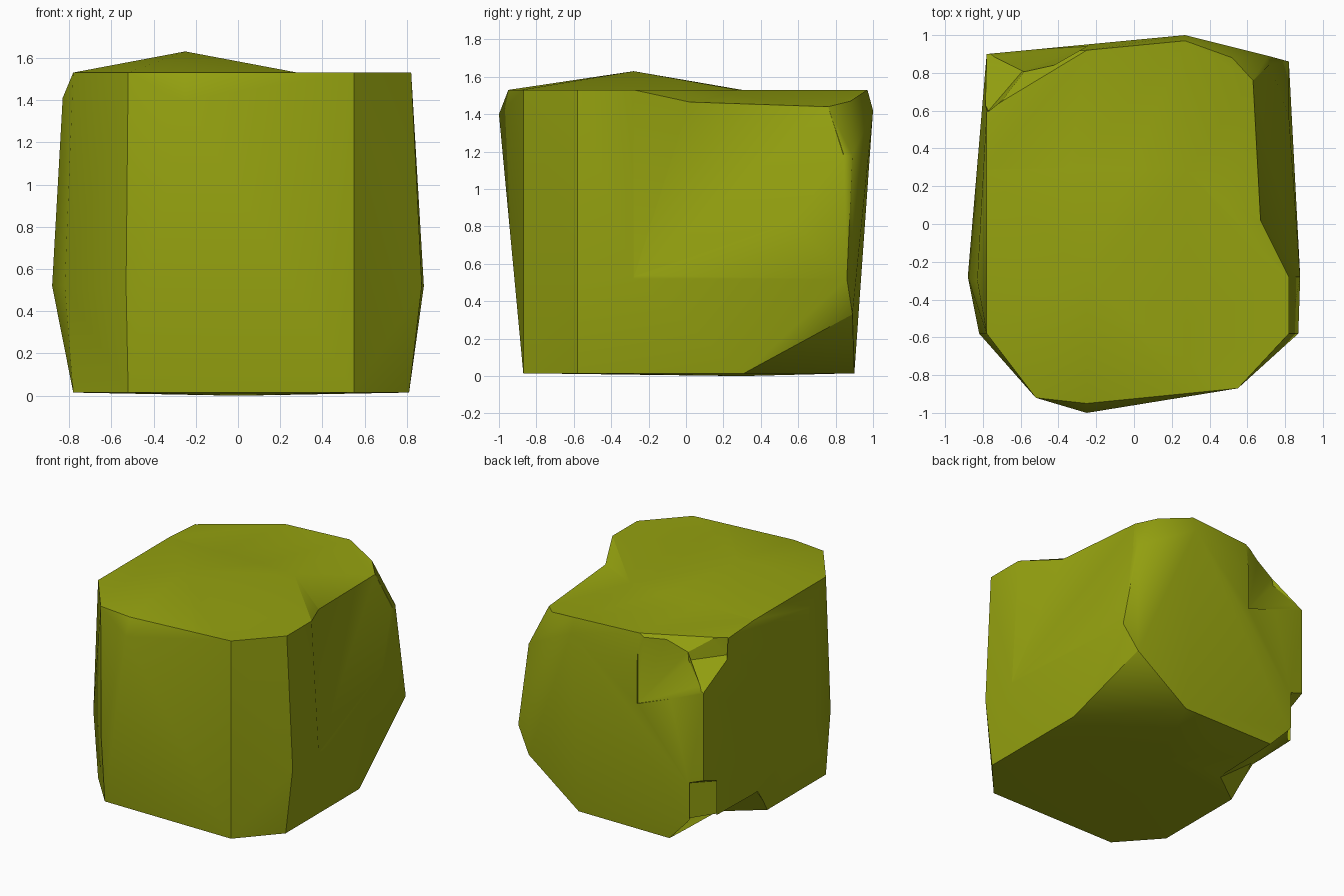
import bpy
import bmesh
import math

default_cube = bpy.data.objects.get("Cube")
if default_cube:
    bpy.data.objects.remove(default_cube, do_unlink=True)


def make_material(name, colour):
    material = bpy.data.materials.new(name)
    material.use_nodes = True
    material.diffuse_color = colour
    shader = next(n for n in material.node_tree.nodes if n.type == "BSDF_PRINCIPLED")
    shader.inputs["Base Color"].default_value = colour
    shader.inputs["Roughness"].default_value = 0.9
    return material


def make_hull(name, points):
    """Wrap a solid, faceted skin around a few corner points."""
    mesh = bpy.data.meshes.new(name)
    bm = bmesh.new()
    for point in points:
        bm.verts.new(point)
    hull = bmesh.ops.convex_hull(bm, input=bm.verts[:])
    unused = {g for g in hull["geom_interior"] if isinstance(g, bmesh.types.BMVert)}
    bmesh.ops.delete(bm, geom=list(unused), context="VERTS")
    bmesh.ops.recalc_face_normals(bm, faces=bm.faces[:])
    bm.to_mesh(mesh)
    bm.free()
    obj = bpy.data.objects.new(name, mesh)
    bpy.context.collection.objects.link(obj)
    return obj


def carve(target, name, points, operation="DIFFERENCE"):
    """Cut a chip out of the target, or join a lump to it, then discard the helper."""
    helper = make_hull(name, points)
    helper.hide_render = True
    modifier = target.modifiers.new(name, "BOOLEAN")
    modifier.operation = operation
    modifier.solver = "EXACT"
    modifier.object = helper
    bpy.context.view_layer.objects.active = target
    bpy.ops.object.modifier_apply(modifier=modifier.name)
    bpy.data.objects.remove(helper, do_unlink=True)


def at_height(z, outline):
    return [(x, y, z) for x, y in outline]


def soften(obj, angle):
    """Smooth gentle folds, and the whole underside, but keep its outline crisp."""
    bpy.ops.object.select_all(action="DESELECT")
    obj.select_set(True)
    bpy.context.view_layer.objects.active = obj
    bpy.ops.object.shade_smooth_by_angle(angle=angle)
    bm = bmesh.new()
    bm.from_mesh(obj.data)
    for edge in bm.edges:
        under = [face.normal.z < -0.6 for face in edge.link_faces]
        if any(under):
            edge.smooth = all(under)
    bm.to_mesh(obj.data)
    bm.free()


# Rough block: foot, bulging waist and worn top
foot = at_height(0.015, [(-.78, -.58), (-.52, -.87), (.55, -.87), (.81, -.58),
                         (.81, .31), (.28, .9), (-.78, .9)])
waist = at_height(0.52, [(-.88, -.28), (-.82, -.58), (-.53, -.9), (.28, -.91),
                         (.87, -.58), (.88, -.28), (.82, .86)])
rim = at_height(1.53, [(-.78, -.58), (-.52, -.92), (-.25, -.95), (.55, -.87),
                       (.82, -.58), (.82, -.28), (.27, .97), (-.25, .92),
                       (-.78, .29)])
bumps = [(-.25, -1, 1.4), (.27, 1, 1.42), (-.83, -.3, 1.41), (0, .3, 0),
         (.71, .89, .33), (.71, .89, 1.18), (.82, .31, 1.1),
         (.63, .76, 1.44), (.52, .88, 1.47), (-.78, .9, 1.2),
         (-.53, .78, 1.49), (-.78, .6, 1.51)]
rock = make_hull("rock", foot + waist + rim + bumps)

# Low mound on the top
mound = at_height(1.53, [(-.78, -.58), (-.52, -.92), (-.25, -.95), (.28, -.88),
                         (.28, .28), (-.25, .3), (-.78, .28)])
carve(rock, "mound", mound + [(-.25, -.28, 1.63), (-.25, -.28, 1.2)], "UNION")

# Sloping dip along the side of the top
dip_edge = [(.82, -.28), (.28, .28), (.27, .97), (.52, .88)]
carve(rock, "top_dip", at_height(1.8, dip_edge + [(1.2, -.28), (1.2, .9)]) + [
    (.82, -.28, 1.53), (.28, .28, 1.53), (.27, .97, 1.53), (.67, .02, 1.465),
    (.67, .6, 1.465), (.63, .76, 1.44), (.52, .88, 1.47),
    (1.2, 0, 1.42), (1.2, .8, 1.42)])

# Leaning side below the dip, running round the rear corner
chip_edge = [(.82, -.28), (.67, .02), (.63, .76)]
carve(rock, "side_chip", at_height(1.8, chip_edge + [(1.2, -.28), (1.2, 1.3)]) + [
    (.82, -.28, 1.53), (.67, .02, 1.46), (.63, .76, 1.44), (.82, .31, 1.1),
    (.88, -.28, .53), (1.2, -.28, .53), (1.2, .31, .8), (1.2, 1.3, -.27)])

# Hollow and ledge in the upper rear corner
hollow_edge = [(-.53, .78), (-.25, .94), (-.79, .91), (-.25, 1.2), (-.79, 1.2)]
carve(rock, "rear_hollow", at_height(1.8, hollow_edge) + [
    (-.59, .81, 1.37), (-.25, .94, 1), (-.25, 1.2, 1),
    (-.79, .91, 1.2), (-.79, 1.2, 1.2)])
ledge_edge = [(-.53, .78), (-.78, .58), (-1, 1)]
carve(rock, "rear_ledge", at_height(1.8, ledge_edge) + [
    (-.59, .81, 1.37), (-.77, .6, 1.38), (-.785, .905, 1.2), (-1, 1, 1.04)])

# Notch and undercut in the lower rear corner
carve(rock, "rear_notch", [
    (-.65, .9, .48), (-.78, .74, .47), (-.65, .9, .1), (-.78, .74, .1),
    (-1, 1.1, .7), (-1, 1.1, .1)])
carve(rock, "rear_undercut", [
    (-.79, .1, -.01), (-.81, .31, .24), (-.77, .74, .22), (-.65, .9, .21),
    (-.47, .9, -.01), (-.49, .33, -.01), (-1, .3, .2), (-1, 1.1, .2),
    (-1, 1.1, -.1)])

# Mossy colour and softened facets
moss = make_material("moss_green", (0.30, 0.36, 0.005, 1))
rock.data.materials.clear()
rock.data.materials.append(moss)
for face in rock.data.polygons:
    face.material_index = 0
soften(rock, math.radians(30))
